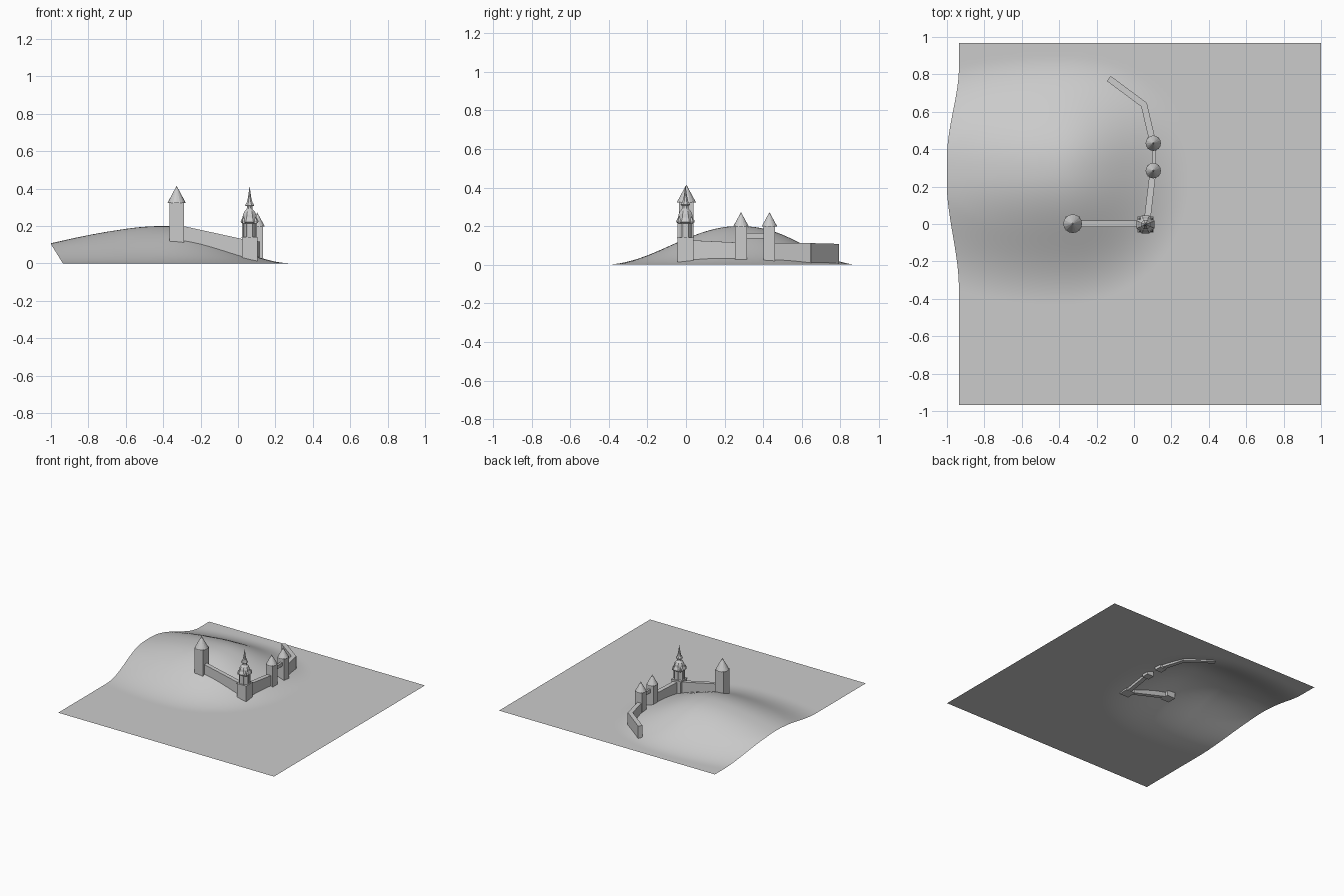
import bpy, bmesh, math
from mathutils import Vector

if "Cube" in bpy.data.objects:
    bpy.data.objects.remove(bpy.data.objects["Cube"])


def finish(name, bm, smooth=None):
    bmesh.ops.recalc_face_normals(bm, faces=bm.faces[:])
    me = bpy.data.meshes.new(name)
    bm.to_mesh(me)
    bm.free()
    ob = bpy.data.objects.new(name, me)
    bpy.context.collection.objects.link(ob)
    if smooth:
        bpy.context.view_layer.objects.active = ob
        ob.select_set(True)
        bpy.ops.object.shade_smooth_by_angle(angle=math.radians(smooth))
        ob.select_set(False)
    return ob


def height(x, y):
    # asymmetric rounded hill
    dx, dy = x + 0.40, y - 0.27
    u = abs(dx) / (0.7 if dx > 0 else 1.13)
    v = abs(dy) / 0.7 if dy < 0 else (dy / 0.63) ** 1.15
    r = (u ** 2.1 + v ** 2.1) ** (1 / 2.1)
    return 0.2 * math.cos(r * math.pi / 2) ** 2 if r < 1 else 0.0


def ring_profile(name, centre, profile, sides, turn=0.0, smooth=None):
    # stacked polygon rings, a zero radius makes a point
    bm = bmesh.new()
    rings = []
    for r, z in profile:
        n = 1 if r == 0 else sides
        rings.append([bm.verts.new((centre[0] + r * math.cos(turn + k * math.tau / sides),
                                    centre[1] + r * math.sin(turn + k * math.tau / sides), z))
                      for k in range(n)])
    for a, b in zip(rings, rings[1:]):
        for k in range(sides):
            j = (k + 1) % sides
            if len(b) == 1:
                bm.faces.new((a[k], a[j], b[0]))
            else:
                bm.faces.new((a[k], a[j], b[j], b[k]))
    bm.faces.new(rings[0])
    if len(rings[-1]) > 1:
        bm.faces.new(rings[-1])
    return finish(name, bm, smooth)


def wall(name, p, q, tops, bottoms=None, width=0.034):
    # sloping wall block between two ground points
    p, q = Vector(p), Vector(q)
    d = (q - p).normalized()
    side = Vector((-d.y, d.x)) * width / 2
    if bottoms is None:
        bottoms = [max(0.0, height(*e) - 0.022) for e in (p, q)]
    bm = bmesh.new()
    rings = []
    for e, b, t in ((p, bottoms[0], tops[0]), (q, bottoms[1], tops[1])):
        rings.append([bm.verts.new((*(e + s), z)) for s, z in
                      ((side, b), (-side, b), (-side, t), (side, t))])
    for k in range(4):
        j = (k + 1) % 4
        bm.faces.new((rings[0][k], rings[0][j], rings[1][j], rings[1][k]))
    bm.faces.new(rings[0])
    bm.faces.new(rings[1])
    return finish(name, bm)


def roofed_tower(name, c, half, eave, apex, roof_r):
    base = max(0.0, height(*c) - 0.03)
    d = half * math.sqrt(2)
    ring_profile(name + "_body", c, [(d, base), (d, eave)], 4, math.pi / 4)
    ring_profile(name + "_roof", c, [(roof_r, eave - 0.003), (0, apex)], 16)


# terrain sheet with hill, its left edge pushed outward where it is raised
bm = bmesh.new()
N = 90
grid = []
for i in range(N + 1):
    row = []
    for j in range(N + 1):
        x = -0.936 + 1.936 * i / N
        y = -0.967 + 1.934 * j / N
        z = height(x, y)
        push = max(0.0, 1 - i / 14)
        row.append(bm.verts.new((x - 0.064 * push * min(1.0, z / 0.103), y, z)))
    grid.append(row)
for i in range(N):
    for j in range(N):
        bm.faces.new((grid[i][j], grid[i + 1][j], grid[i + 1][j + 1], grid[i][j + 1]))
finish("hill_terrain", bm, 60)

# towers with cone roofs
roofed_tower("hill_tower", (-0.328, 0.002), 0.038, 0.325, 0.415, 0.05)
roofed_tower("gate_tower_south", (0.103, 0.285), 0.03, 0.2, 0.272, 0.041)
roofed_tower("gate_tower_north", (0.103, 0.432), 0.03, 0.2, 0.272, 0.041)

# castle walls
wall("front_wall", (-0.33, 0.002), (0.05, 0.002), (0.208, 0.125))
wall("south_east_wall", (0.068, 0.0), (0.1, 0.27), (0.128, 0.115))
wall("north_east_wall", (0.1, 0.44), (0.053, 0.64), (0.113, 0.112))
wall("north_wall", (0.06, 0.633), (-0.135, 0.778), (0.112, 0.108))
wall("gate_bridge", (0.108, 0.29), (0.108, 0.43), (0.165, 0.165), (0.137, 0.137), 0.018)

# corner bell tower
C = (0.062, -0.003)
ring_profile("bell_tower_base", C, [(0.058, 0.005), (0.058, 0.135)], 4, math.pi / 4)
ring_profile("bell_tower_ledge", C, [(0.061, 0.135), (0.061, 0.142)], 4, math.pi / 4)
T = math.pi / 8
ring_profile("belfry_core", C, [(0.035, 0.14), (0.035, 0.225)], 8, T)
for k in range(8):
    a = T + k * math.tau / 8
    p = (C[0] + 0.037 * math.cos(a), C[1] + 0.037 * math.sin(a))
    ring_profile("belfry_post", p, [(0.007, 0.14), (0.007, 0.222)], 4, a)
ring_profile("bell_roof", C, [(0.042, 0.214), (0.052, 0.222), (0.05, 0.23), (0.041, 0.245),
                              (0.038, 0.262), (0.03, 0.278), (0.018, 0.29), (0.016, 0.296)], 8, T)
for k in range(4):
    a = math.pi / 4 + k * math.pi / 2
    p = (C[0] + 0.045 * math.cos(a), C[1] + 0.045 * math.sin(a))
    ring_profile("roof_pinnacle", p, [(0.01, 0.215), (0.01, 0.23), (0, 0.252)], 4, a)
ring_profile("lantern", C, [(0.016, 0.292), (0.016, 0.312)], 8, T)
ring_profile("spire", C, [(0.022, 0.306), (0.027, 0.311), (0.016, 0.328), (0.009, 0.355),
                          (0, 0.415)], 8, T)
